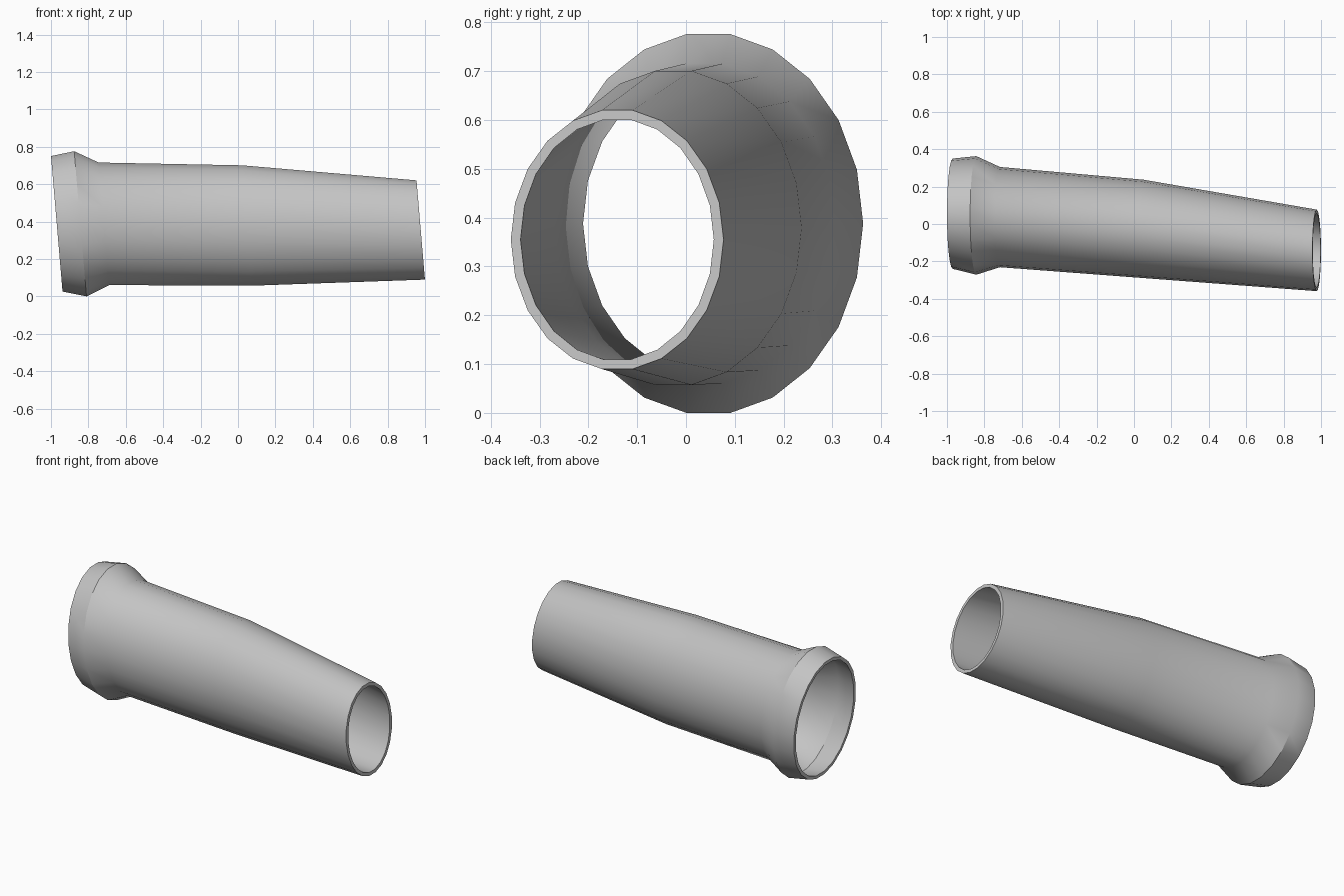
import bpy, bmesh, math

cube = bpy.data.objects.get("Cube")
if cube:
    bpy.data.objects.remove(cube, do_unlink=True)

SIDES = 22
WALL = 0.02
LEAN = 0.085

# Outer rings from the flared back to the narrow mouth: x, y, z, half width, half height
rings = [
    (-0.969, 0.055, 0.388, 0.295, 0.366),
    (-0.843, 0.046, 0.388, 0.317, 0.392),
    (-0.717, 0.037, 0.388, 0.268, 0.331),
    (0.050, -0.026, 0.379, 0.263, 0.325),
    (0.977, -0.141, 0.355, 0.218, 0.268),
]

grey = bpy.data.materials.new("light grey")
grey.use_nodes = True
colour = (0.55, 0.55, 0.55, 1)
grey.diffuse_color = colour
grey.node_tree.nodes["Principled BSDF"].inputs["Base Color"].default_value = colour


def add_ring(bm, ring, inset):
    """Leaning oval of vertices, shrunk by the inset."""
    x, y, z, width, height = ring
    verts = []
    for i in range(SIDES):
        angle = math.tau * i / SIDES
        dy = (width - inset) * math.cos(angle)
        dz = (height - inset) * math.sin(angle)
        verts.append(bm.verts.new((x - LEAN * dz, y + dy, z + dz)))
    return verts


# Hollow sleeve: outer skin forward, inner skin back, closed by both rims
bm = bmesh.new()
loops = [add_ring(bm, r, 0) for r in rings]
loops += [add_ring(bm, r, WALL) for r in reversed(rings)]
for a, b in zip(loops, loops[1:] + loops[:1]):
    for i in range(SIDES):
        j = (i + 1) % SIDES
        bm.faces.new((a[i], a[j], b[j], b[i]))
bmesh.ops.recalc_face_normals(bm, faces=bm.faces)

mesh = bpy.data.meshes.new("flared_sleeve")
bm.to_mesh(mesh)
bm.free()
mesh.materials.append(grey)
sleeve = bpy.data.objects.new("flared_sleeve", mesh)
bpy.context.collection.objects.link(sleeve)

# Smooth skin with crisp rims
bpy.ops.object.select_all(action="DESELECT")
sleeve.select_set(True)
bpy.context.view_layer.objects.active = sleeve
bpy.ops.object.shade_smooth_by_angle(angle=math.radians(32))
